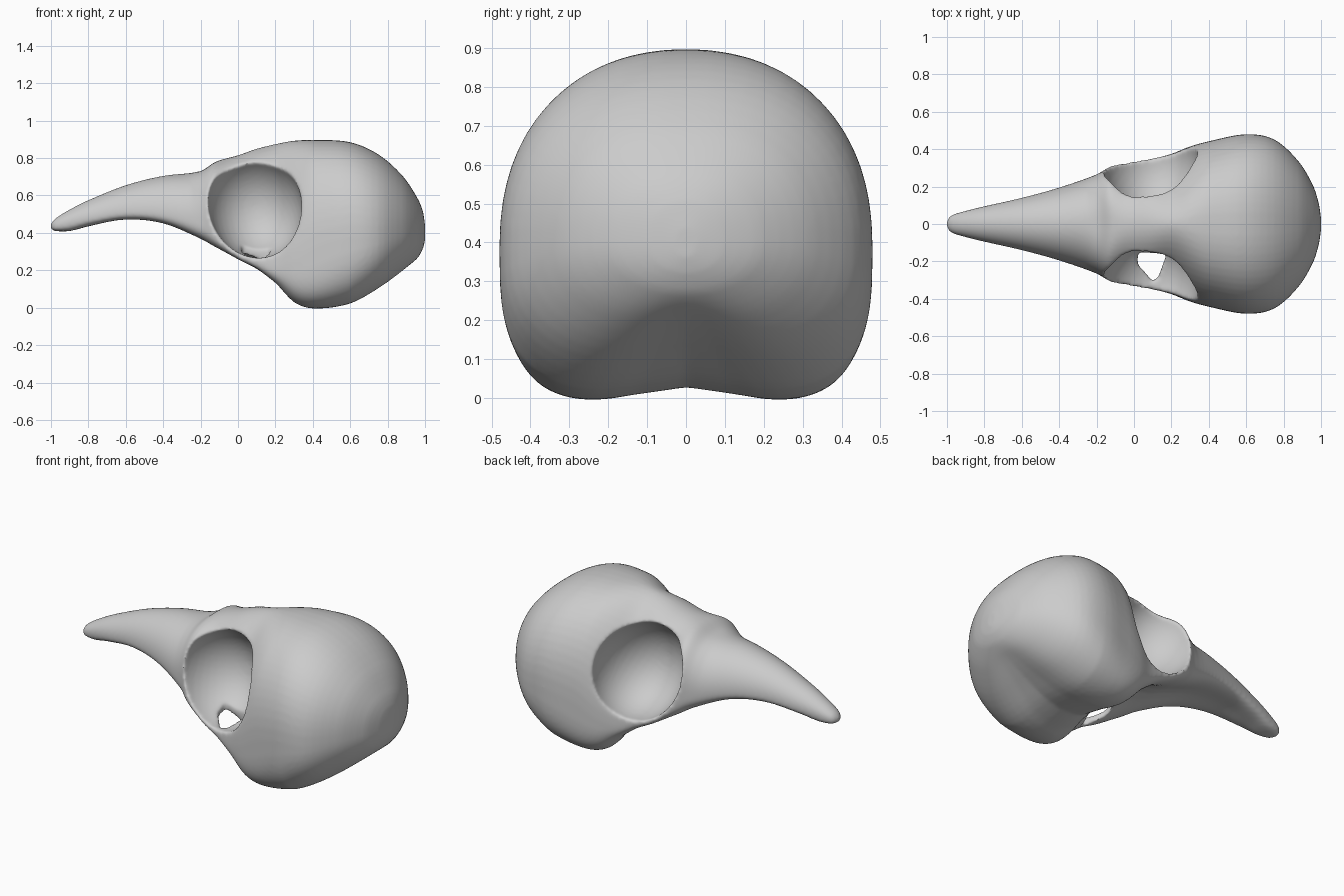
import bpy, bmesh
from math import sin, cos, pi, exp, radians

cube = bpy.data.objects.get("Cube")
if cube:
    bpy.data.objects.remove(cube, do_unlink=True)

bone = bpy.data.materials.new("bone grey")
bone.diffuse_color = (0.6, 0.6, 0.6, 1)
bone.use_nodes = True
bone.node_tree.nodes["Principled BSDF"].inputs["Base Color"].default_value = (0.6, 0.6, 0.6, 1)

# Stations from beak tip to back of head:
# x, top, bottom, half width, height of widest point, depth of underside hollow
STATIONS = [
    (-1.0, .45, .42, .02, .435, 0),
    (-.98, .475, .41, .045, .44, 0),
    (-.9, .525, .41, .07, .46, 0),
    (-.8, .575, .435, .095, .48, 0),
    (-.6, .655, .465, .14, .51, .01),
    (-.4, .705, .44, .195, .5, .02),
    (-.2, .73, .345, .265, .45, .05),
    (-.12, .78, .3, .31, .39, .06),
    (0, .815, .235, .335, .29, .1),
    (.1, .85, .175, .35, .25, .14),
    (.2, .875, .09, .375, .22, .14),
    (.3, .893, .0, .415, .25, .09),
    (.42, .897, -.02, .447, .33, .05),
    (.6, .885, 0, .48, .38, .05),
    (.75, .82, .075, .452, .38, .05),
    (.88, .705, .175, .335, .4, .03),
    (.96, .585, .265, .2, .4, 0),
    (.99, .51, .32, .1, .4, 0),
    (1.0, .44, .36, .03, .4, 0),
]


def station_slope(i):
    """Slope of every column at station i."""
    a, b = STATIONS[max(i - 1, 0)], STATIONS[min(i + 1, len(STATIONS) - 1)]
    return [(q - p) / (b[0] - a[0]) for p, q in zip(a, b)]


def blended_stations(steps):
    """Smooth Hermite blend through the stations."""
    for i in range(len(STATIONS) - 1):
        a, b = STATIONS[i], STATIONS[i + 1]
        h, ma, mb = b[0] - a[0], station_slope(i), station_slope(i + 1)
        for s in range(steps):
            t = s / steps
            u = 1 - t
            yield [u * u * (1 + 2 * t) * p + t * t * (3 - 2 * t) * q
                   + h * t * u * (u * m - t * n)
                   for p, q, m, n in zip(a, b, ma, mb)]
    yield STATIONS[-1]


def power(value, exponent):
    return abs(value) ** exponent * (1 if value >= 0 else -1)


def ramp(x, start, end):
    return min(max((x - start) / (end - start), 0), 1)


def bump(x, centre, spread):
    return exp(-((x - centre) / spread) ** 2)


def cross_section(station, count):
    """Domed upper half, boxier lower half with a central hollow."""
    x, top, bottom, width, middle, hollow = station
    cranium = ramp(x, .2, .4)
    # Squarer brow in front of the sockets, pinched behind them
    upper = 1 - .13 * cranium - .28 * bump(x, -.16, .07) + .14 * bump(x, .21, .1)
    # Squarer lobes under the cranium, rounder back of head
    lower = .62 + .35 * ramp(x, .6, .95) - .13 * bump(x, .4, .13)
    for k in range(count):
        c, s = cos(2 * pi * k / count), sin(2 * pi * k / count)
        e = upper if s >= 0 else lower
        y = width * power(c, e)
        reach = top - middle if s >= 0 else middle - bottom
        z = middle + reach * power(s, e)
        if s < 0:
            z -= hollow * s * bump(y, 0, width / (1.6 + .9 * cranium))
        yield x, y, z


def mesh_object(name, bm):
    bmesh.ops.recalc_face_normals(bm, faces=bm.faces)
    mesh = bpy.data.meshes.new(name)
    bm.to_mesh(mesh)
    bm.free()
    obj = bpy.data.objects.new(name, mesh)
    bpy.context.collection.objects.link(obj)
    return obj


def loft(name, rings):
    bm = bmesh.new()
    loops = [[bm.verts.new(p) for p in ring] for ring in rings]
    n = len(loops[0])
    for a, b in zip(loops, loops[1:]):
        for k in range(n):
            bm.faces.new((a[k], a[(k + 1) % n], b[(k + 1) % n], b[k]))
    bm.faces.new(loops[0])
    bm.faces.new(loops[-1])
    return mesh_object(name, bm)


# Skull and beak in one lofted body
skull = loft("skull", [list(cross_section(s, 64)) for s in blended_stations(4)])
cutters = []

# Eye sockets, tilted outward and up
for side, label in ((1, "back"), (-1, "front")):
    bm = bmesh.new()
    bmesh.ops.create_uvsphere(bm, u_segments=40, v_segments=24, radius=1)
    socket = mesh_object(label + "_socket_cutter", bm)
    socket.scale = (.25, .3, .285)
    socket.rotation_euler = (side * radians(30), radians(-20), 0)
    socket.location = (.09, side * .325, .55)
    cutters.append(socket)

# Small opening through one socket floor
opening = [(.02, -.15), (.02, -.215), (.1, -.305), (.13, -.285), (.175, -.16)]
cutters.append(loft("floor_opening_cutter",
                    [[(x, y, z) for x, y in opening] for z in (-.1, .5)]))

for cutter in cutters:
    cutter.hide_render = True
    cut = skull.modifiers.new("cut", 'BOOLEAN')
    cut.operation = 'DIFFERENCE'
    cut.solver = 'EXACT'
    cut.object = cutter

# Even out the surface and soften the socket rims
remesh = skull.modifiers.new("remesh", 'REMESH')
remesh.mode = 'VOXEL'
remesh.voxel_size = .01
soften = skull.modifiers.new("soften", 'SMOOTH')
soften.factor = .5
soften.iterations = 10

bpy.context.view_layer.update()
graph = bpy.context.evaluated_depsgraph_get()
finished = bpy.data.meshes.new_from_object(skull.evaluated_get(graph))
skull.modifiers.clear()
skull.data = finished
for cutter in cutters:
    bpy.data.objects.remove(cutter, do_unlink=True)

finished.materials.clear()
finished.materials.append(bone)
bpy.ops.object.select_all(action='DESELECT')
skull.select_set(True)
bpy.context.view_layer.objects.active = skull
bpy.ops.object.shade_smooth_by_angle(angle=radians(50))
